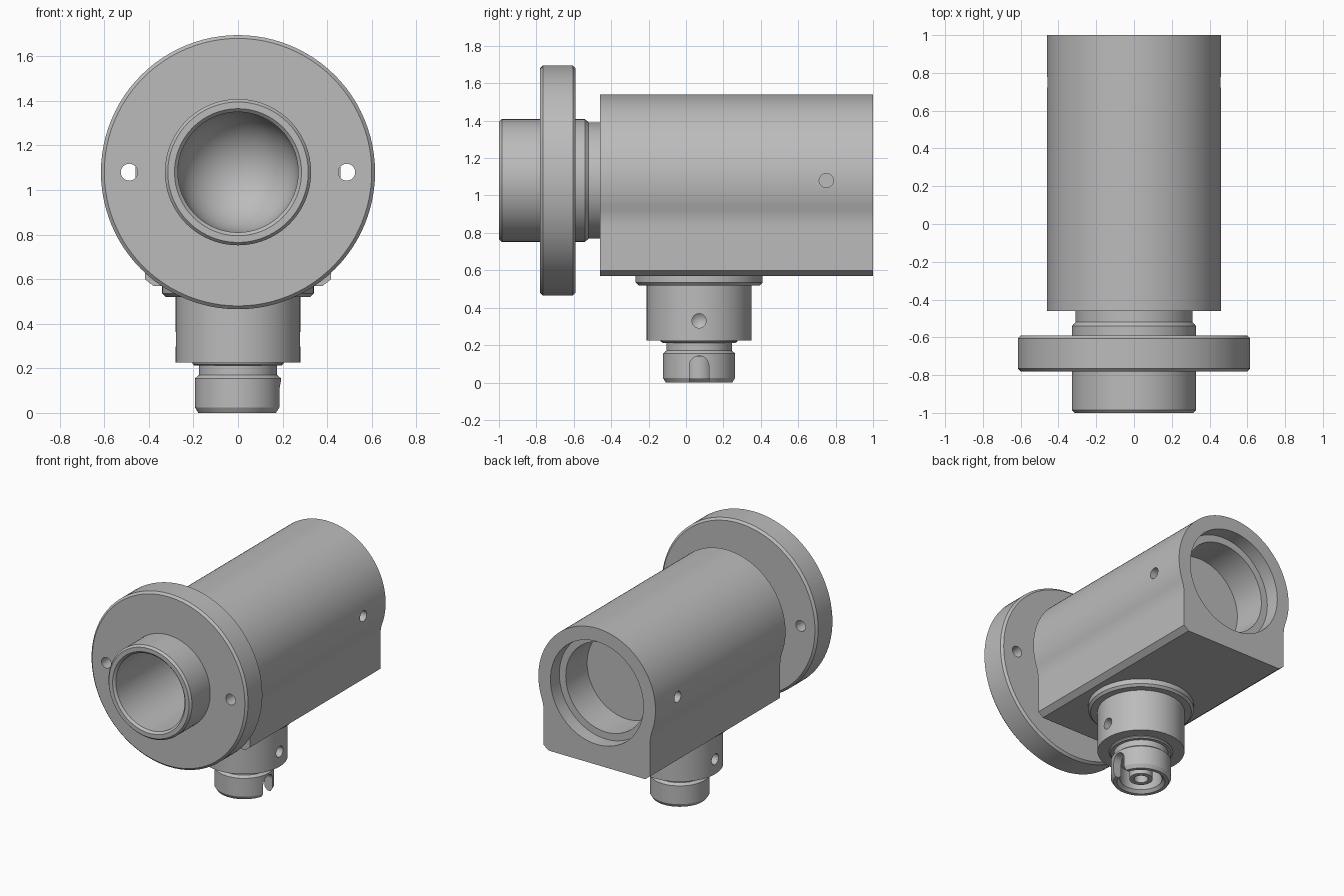
import bpy, bmesh, math
from mathutils import Matrix, Vector

old = bpy.data.objects.get("Cube")
if old:
    bpy.data.objects.remove(old, do_unlink=True)

AXIS_Z = 1.08    # height of the main bore
STEM_Y = 0.07    # position of the lower stem

metal = bpy.data.materials.new("grey_metal")
metal.use_nodes = True
GREY = (0.5, 0.5, 0.5, 1)
metal.diffuse_color = GREY
metal.node_tree.nodes["Principled BSDF"].inputs["Base Color"].default_value = GREY


def make_object(name, bm):
    bmesh.ops.remove_doubles(bm, verts=bm.verts, dist=1e-5)
    bmesh.ops.recalc_face_normals(bm, faces=bm.faces)
    mesh = bpy.data.meshes.new(name)
    bm.to_mesh(mesh)
    bm.free()
    mesh.materials.append(metal)
    obj = bpy.data.objects.new(name, mesh)
    bpy.context.collection.objects.link(obj)
    return obj


def lathe(name, profile, along="y", closed=True, steps=96):
    """Turn (radius, position) points about the main bore or the stem axis."""
    bm = bmesh.new()
    if along == "y":
        points = [(r, t, AXIS_Z) for r, t in profile]
        centre, axis = (0, 0, AXIS_Z), (0, 1, 0)
    else:
        points = [(r, STEM_Y, t) for r, t in profile]
        centre, axis = (0, STEM_Y, 0), (0, 0, 1)
    verts = [bm.verts.new(p) for p in points]
    edges = [bm.edges.new(pair) for pair in zip(verts, verts[1:])]
    if closed:
        edges.append(bm.edges.new((verts[-1], verts[0])))
    bmesh.ops.spin(bm, geom=verts + edges, cent=centre, axis=axis,
                   angle=math.tau, steps=steps, use_duplicate=False)
    return make_object(name, bm)


def drill(name, start, end, radius, tip=0.0):
    """Cylinder cutter between two points, with an optional pointed tip."""
    start, end = Vector(start), Vector(end)
    direction = (end - start).normalized()
    turn = direction.to_track_quat("Z", "Y").to_matrix().to_4x4()
    bm = bmesh.new()
    bmesh.ops.create_cone(bm, cap_ends=True, segments=32, radius1=radius,
                          radius2=radius, depth=(end - start).length,
                          matrix=Matrix.Translation((start + end) / 2) @ turn)
    if tip:
        cap = max(bm.faces, key=lambda f: f.calc_center_median().dot(direction))
        apex = bmesh.ops.poke(bm, faces=[cap])["verts"][0]
        apex.co += direction * tip
    return make_object(name, bm)


def cut(obj, cutters):
    bpy.context.view_layer.objects.active = obj
    for cutter in cutters:
        mod = obj.modifiers.new("cut", "BOOLEAN")
        mod.operation, mod.solver, mod.object = "DIFFERENCE", "EXACT", cutter
        bpy.ops.object.modifier_apply(modifier=mod.name)
        bpy.data.objects.remove(cutter, do_unlink=True)


# Main body: round top flowing through a concave fillet into flat sides
R, WALL, FILLET = 0.46, 0.418, 0.3
drop = math.sqrt((R + FILLET) ** 2 - (WALL + FILLET) ** 2)
blend = math.asin(drop / (R + FILLET))
half = []
for i in range(41):
    a = math.pi / 2 - (math.pi / 2 + blend) * i / 40
    half.append((R * math.cos(a), AXIS_Z + R * math.sin(a)))
for i in range(1, 9):
    a = blend * (1 - i / 8)
    half.append((WALL + FILLET - FILLET * math.cos(a),
                 AXIS_Z - drop + FILLET * math.sin(a)))
half += [(WALL, 0.6), (0.38, 0.57)]
outline = half + [(-x, z) for x, z in reversed(half[1:])]
bm = bmesh.new()
face = bm.faces.new([bm.verts.new((x, -0.46, z)) for x, z in outline])
back = bmesh.ops.extrude_face_region(bm, geom=[face])["geom"]
bmesh.ops.translate(bm, vec=(0, 1.46, 0),
                    verts=[v for v in back if isinstance(v, bmesh.types.BMVert)])
body = make_object("body", bm)

# Stepped rear socket and dished front bore
rear = lathe("rear_socket", [(0, 1.1), (0.365, 1.1), (0.365, 0.9), (0.315, 0.9),
                             (0.315, 0.66), (0, 0.66)], closed=False)
dish = [(0.27 * math.cos(i * math.pi / 32), 0.27 * math.sin(i * math.pi / 32))
        for i in range(16)]
bore = lathe("front_bore", [(0, -0.6), (0.27, -0.6)] + dish + [(0, 0.27)], closed=False)
screws = [drill("screw_hole", (s * 0.6, 0.75, AXIS_Z), (s * 0.4, 0.75, AXIS_Z), 0.038)
          for s in (-1, 1)]
cut(body, [rear, bore] + screws)

# Front tube, shoulder and groove as one turned sleeve
sleeve = lathe("front_sleeve", [
    (0.285, -1), (0.315, -1), (0.328, -0.985), (0.328, -0.54), (0.31, -0.52),
    (0.31, -0.455), (0.27, -0.455), (0.27, -0.985)])

# Mounting flange with two through holes
flange = lathe("mounting_flange", [
    (0.3, -0.78), (0.6, -0.78), (0.615, -0.765), (0.615, -0.605),
    (0.6, -0.59), (0.3, -0.59)])
cut(flange, [drill("bolt_hole", (s * 0.488, -0.9, AXIS_Z), (s * 0.488, -0.5, AXIS_Z), 0.038)
             for s in (-1, 1)])

# Lower collar and stem
collar = lathe("stem_collar", [(0.2, 0.575), (0.34, 0.575), (0.34, 0.535),
                               (0.325, 0.52), (0.2, 0.52)], along="z")
stem = lathe("stem", [(0, 0.57), (0.28, 0.57), (0.28, 0.225), (0, 0.225)],
             along="z", closed=False)
cut(stem, [drill("stem_hole", (s * 0.4, STEM_Y, 0.33), (s * 0.21, STEM_Y, 0.33), 0.038, 0.03)
           for s in (-1, 1)])

# Connector socket with a bayonet slot on one side
connector = lathe("connector_socket", [
    (0, 0.23), (0.205, 0.23), (0.205, 0.22), (0.195, 0.212), (0.175, 0.212),
    (0.175, 0.17), (0.193, 0.155), (0.193, 0.025), (0.178, 0), (0.155, 0),
    (0.135, 0.02), (0.135, 0.14), (0, 0.14)], along="z", closed=False)
bm = bmesh.new()
bmesh.ops.create_cube(bm, size=1, matrix=Matrix.Translation((0.2, STEM_Y, 0.02))
                      @ Matrix.Diagonal((0.2, 0.104, 0.14, 1)))
slot = make_object("slot", bm)
slot_top = drill("slot_top", (0.3, STEM_Y, 0.09), (0.1, STEM_Y, 0.09), 0.052)
cut(connector, [slot, slot_top])

# Hollow centre contact
contact = lathe("centre_contact", [(0.045, 0.02), (0.075, 0.02), (0.075, 0.15),
                                   (0.045, 0.15)], along="z", steps=48)

# Smooth round surfaces, keep machined edges crisp
bpy.ops.object.select_all(action="DESELECT")
for part in (body, sleeve, flange, collar, stem, connector, contact):
    part.select_set(True)
bpy.context.view_layer.objects.active = body
bpy.ops.object.shade_smooth_by_angle(angle=math.radians(25))
